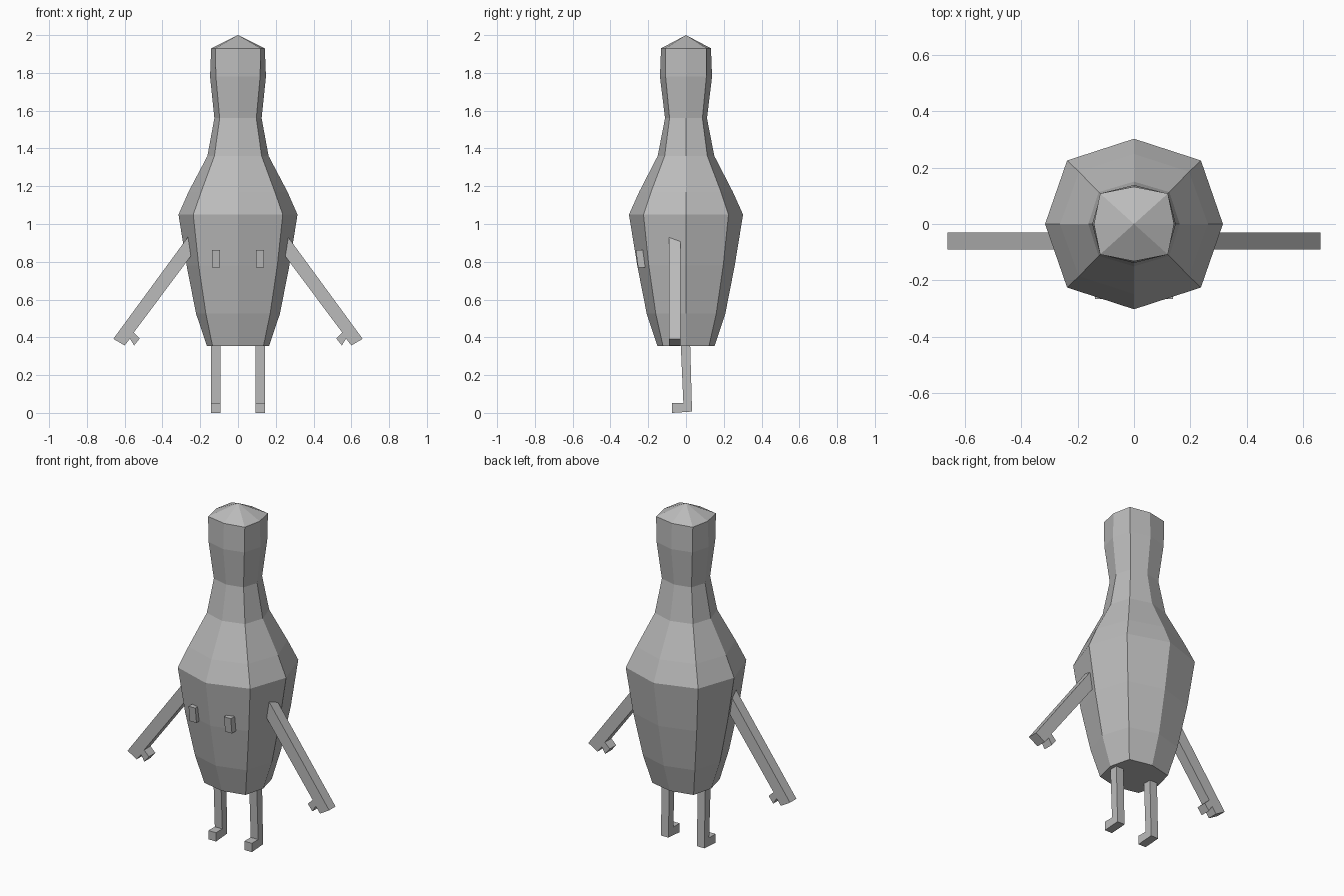
import bpy, bmesh

if "Cube" in bpy.data.objects:
    bpy.data.objects.remove(bpy.data.objects["Cube"])

grey = bpy.data.materials.new("plain_grey")
grey.diffuse_color = (0.5, 0.5, 0.5, 1)
grey.use_nodes = True
grey.node_tree.nodes["Principled BSDF"].inputs["Base Color"].default_value = grey.diffuse_color


def make(name, bm):
    bmesh.ops.recalc_face_normals(bm, faces=bm.faces)
    mesh = bpy.data.meshes.new(name)
    bm.to_mesh(mesh)
    bm.free()
    mesh.materials.append(grey)
    ob = bpy.data.objects.new(name, mesh)
    bpy.context.collection.objects.link(ob)
    return ob


def prism(name, outline, a, b):
    """Join two outlines placed by the functions a and b into a closed solid."""
    bm = bmesh.new()
    r0 = [bm.verts.new(a(*p)) for p in outline]
    r1 = [bm.verts.new(b(*p)) for p in outline]
    n = len(outline)
    for i in range(n):
        j = (i + 1) % n
        bm.faces.new((r0[i], r0[j], r1[j], r1[i]))
    bm.faces.new(r0)
    bm.faces.new(r1)
    return make(name, bm)


# Pin-shaped body: z, side reach, front reach, corner x, corner y
rings = [
    (0.355, 0.165, 0.152, 0.135, 0.122),
    (0.525, 0.222, 0.208, 0.170, 0.160),
    (0.78, 0.272, 0.258, 0.208, 0.197),
    (1.05, 0.315, 0.302, 0.237, 0.225),
    (1.17, 0.262, 0.248, 0.195, 0.185),
    (1.36, 0.162, 0.150, 0.125, 0.113),
    (1.56, 0.125, 0.111, 0.097, 0.087),
    (1.78, 0.148, 0.138, 0.117, 0.108),
    (1.93, 0.142, 0.132, 0.120, 0.108),
]
bm = bmesh.new()
loops = []
for z, sx, sy, cx, cy in rings:
    pts = [(sx, 0), (cx, cy), (0, sy), (-cx, cy),
           (-sx, 0), (-cx, -cy), (0, -sy), (cx, -cy)]
    loops.append([bm.verts.new((x, y, z)) for x, y in pts])
for lo, hi in zip(loops, loops[1:]):
    for i in range(8):
        j = (i + 1) % 8
        bm.faces.new((lo[i], lo[j], hi[j], hi[i]))
# Pointed cap and flat base
tip = bm.verts.new((0, 0, 2.0))
for i in range(8):
    bm.faces.new((loops[-1][i], loops[-1][(i + 1) % 8], tip))
bm.faces.new(loops[0])
make("body", bm)

# Arm with thumb (x, z), leg with foot (y, z) and tilted eye block (y, z)
arm = [(0.255, 0.945), (0.66, 0.392), (0.600, 0.357), (0.572, 0.393),
       (0.550, 0.357), (0.520, 0.394), (0.552, 0.425), (0.205, 0.89)]
leg = [(-0.028, 0.37), (-0.014, 0.055), (-0.073, 0.055), (-0.073, 0.003),
       (0.032, 0.01), (0.022, 0.37)]
eye = [(-0.265, 0.862), (-0.254, 0.770), (-0.19, 0.770), (-0.19, 0.862)]

for side, s in (("left", -1), ("right", 1)):
    prism(side + "_arm", arm,
          lambda x, z: (s * x, -0.09, z), lambda x, z: (s * x, -0.03, z))
    prism(side + "_leg", leg,
          lambda y, z: (s * 0.093, y, z - 0.003), lambda y, z: (s * 0.142, y, z - 0.003))
    prism(side + "_eye", eye,
          lambda y, z: (s * 0.094, y, z), lambda y, z: (s * 0.138, y, z))
